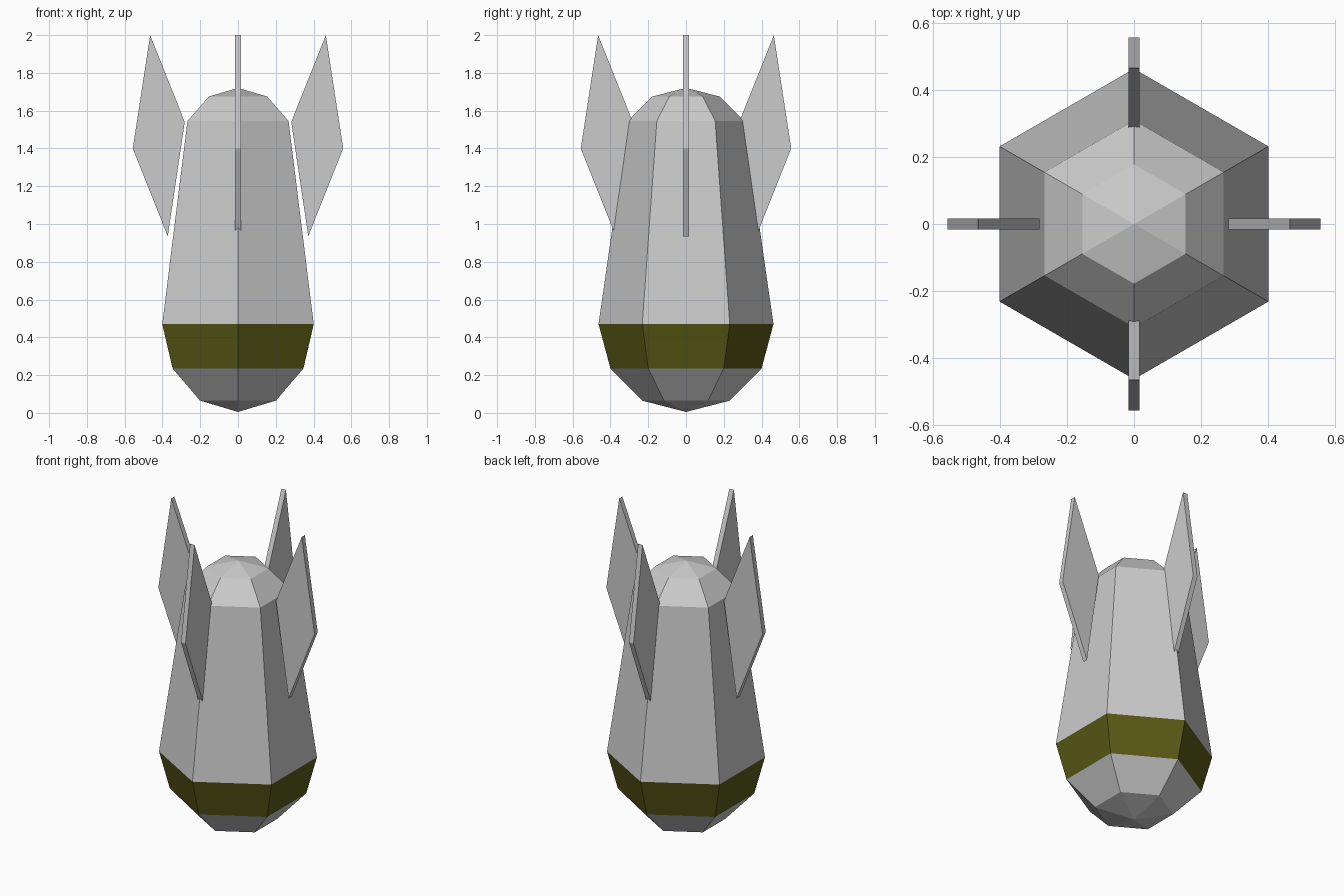
import bpy, bmesh
from math import cos, sin, pi
from mathutils import Matrix

if "Cube" in bpy.data.objects:
    bpy.data.objects.remove(bpy.data.objects["Cube"])

SIDES = 6


def finish(name, bm, material=None):
    bmesh.ops.recalc_face_normals(bm, faces=bm.faces)
    mesh = bpy.data.meshes.new(name)
    bm.to_mesh(mesh)
    bm.free()
    obj = bpy.data.objects.new(name, mesh)
    bpy.context.collection.objects.link(obj)
    if material:
        mesh.materials.append(material)
    return obj


def lathe(name, profile, material=None):
    """Six-sided shell through (radius, z) points, with corners on the y axis."""
    bm = bmesh.new()
    rings = []
    for r, z in profile:
        if r == 0:
            rings.append([bm.verts.new((0, 0, z))] * SIDES)
        else:
            angles = [pi / 2 + 2 * pi * i / SIDES for i in range(SIDES)]
            rings.append([bm.verts.new((r * cos(a), r * sin(a), z)) for a in angles])
    for low, high in zip(rings, rings[1:]):
        for i in range(SIDES):
            j = (i + 1) % SIDES
            corners = (low[i], low[j], high[j], high[i])
            bm.faces.new(list(dict.fromkeys(corners)))
    # Lathe shells face outwards already
    mesh = bpy.data.meshes.new(name)
    bm.to_mesh(mesh)
    bm.free()
    obj = bpy.data.objects.new(name, mesh)
    bpy.context.collection.objects.link(obj)
    if material:
        mesh.materials.append(material)
    return obj


def fin(name, angle, profile, thickness):
    """Flat plate from a (radius, z) outline, turned about z."""
    bm = bmesh.new()
    face = bm.faces.new([bm.verts.new((r, -thickness / 2, z)) for r, z in profile])
    side = bmesh.ops.extrude_face_region(bm, geom=[face])
    verts = [v for v in side["geom"] if isinstance(v, bmesh.types.BMVert)]
    bmesh.ops.translate(bm, verts=verts, vec=(0, thickness, 0))
    bmesh.ops.rotate(bm, verts=bm.verts, matrix=Matrix.Rotation(angle, 3, "Z"))
    return finish(name, bm)


olive = bpy.data.materials.new("olive")
olive.diffuse_color = (0.1, 0.1, 0.008, 1)
olive.use_nodes = True
olive.node_tree.nodes["Principled BSDF"].inputs["Base Color"].default_value = olive.diffuse_color

# Body: nose at the bottom, coloured band, tapering casing with domed tail
lathe("nose", [(0, 0.005), (0.232, 0.065), (0.40, 0.235)])
lathe("band", [(0.40, 0.235), (0.463, 0.47)], olive)
lathe("casing", [(0.463, 0.47), (0.309, 1.545), (0.178, 1.675), (0, 1.72)])

# Four tail fins
outline = [(0.372, 0.935), (0.557, 1.40), (0.465, 2.0), (0.282, 1.54)]
for i, side in enumerate(("right", "back", "left", "front")):
    fin(side + "_fin", i * pi / 2, outline, 0.032)
